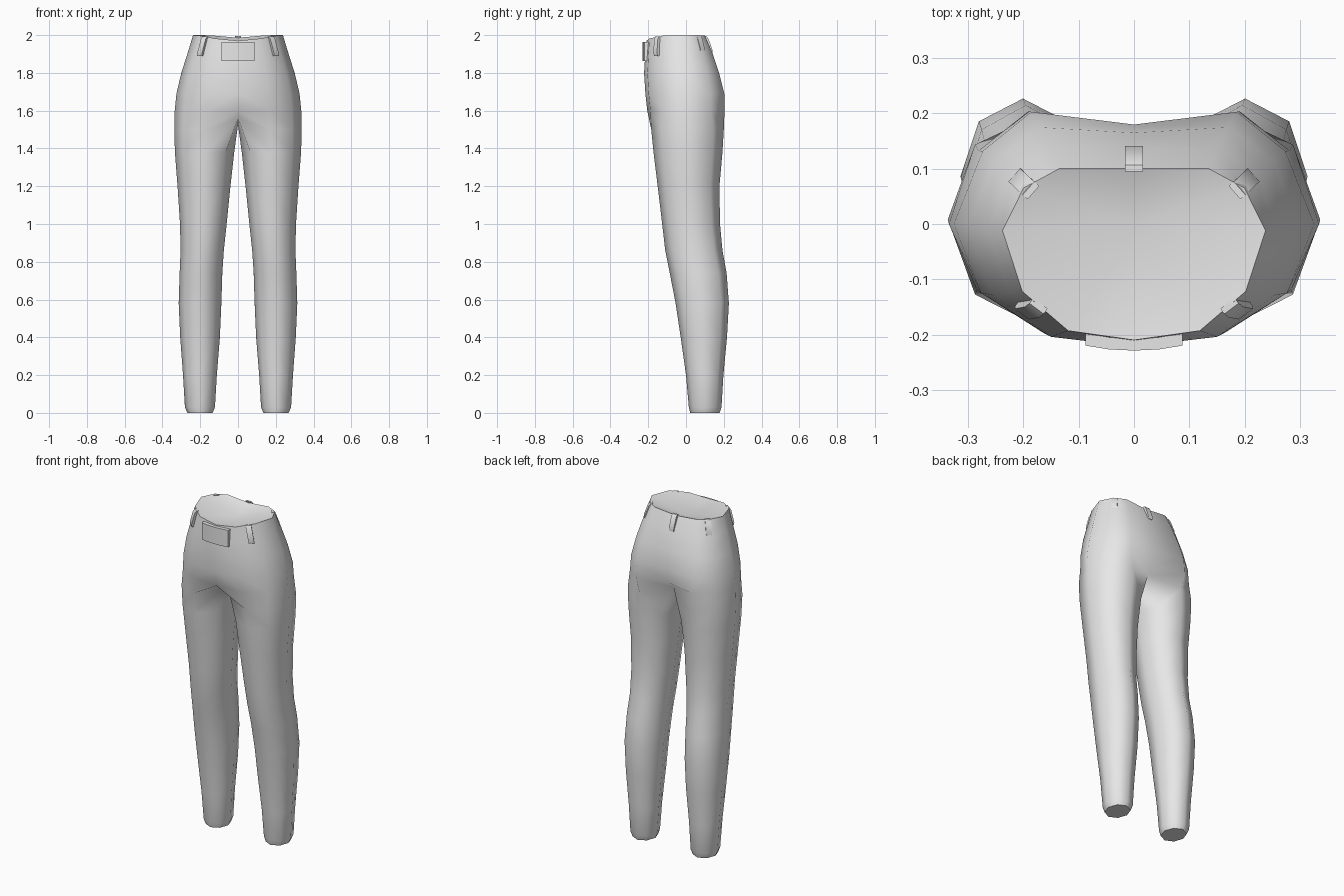
import bpy, bmesh, math
from mathutils import Vector

cube = bpy.data.objects.get("Cube")
if cube:
    bpy.data.objects.remove(cube, do_unlink=True)

# Single cloth colour
cloth = bpy.data.materials.new("plain_grey_cloth")
cloth.use_nodes = True
GREY = (0.8, 0.8, 0.8, 1)
cloth.diffuse_color = GREY
cloth.node_tree.nodes["Principled BSDF"].inputs["Base Color"].default_value = GREY


def finish(bm, name, angle):
    bmesh.ops.recalc_face_normals(bm, faces=bm.faces[:])
    mesh = bpy.data.meshes.new(name)
    bm.to_mesh(mesh)
    bm.free()
    mesh.materials.append(cloth)
    obj = bpy.data.objects.new(name, mesh)
    bpy.context.collection.objects.link(obj)
    bpy.ops.object.select_all(action='DESELECT')
    obj.select_set(True)
    bpy.context.view_layer.objects.active = obj
    bpy.ops.object.shade_smooth_by_angle(angle=math.radians(angle))
    return obj


def bridge(bm, a, b, closed):
    n = len(a)
    for i in range(n if closed else n - 1):
        j = (i + 1) % n
        bm.faces.new((a[i], a[j], b[j], b[i]))


# Half outline of the torso from front centre, round the hip, to back centre
X_SHAPE = (0, 0.5, 0.85, 1, 0.84, 0.57, 0)
Y_SHAPE = (1, 0.92, 0.58, 0, 0.65, 1, 1)
RIM_DROP = (0.03, 0.018, 0.003, 0, 0, 0.002, 0.014)
# height, half width, front, back, back centre
TORSO = ((2.0, 0.238, -0.21, 0.10, 0.10),
         (1.91, 0.265, -0.215, 0.138, 0.136),
         (1.80, 0.30, -0.222, 0.175, 0.165),
         (1.69, 0.326, -0.215, 0.203, 0.18),
         (1.60, 0.335, -0.205, 0.204, 0.16))
# height, inner x, outer x, front, back
LEG = ((1.50, 0, 0.337, -0.184, 0.20),
       (1.38, 0.02, 0.334, -0.172, 0.193),
       (1.20, 0.04, 0.32, -0.15, 0.177),
       (1.00, 0.06, 0.307, -0.126, 0.18),
       (0.86, 0.075, 0.304, -0.11, 0.193),
       (0.74, 0.083, 0.309, -0.086, 0.215),
       (0.58, 0.088, 0.314, -0.055, 0.227),
       (0.40, 0.096, 0.306, -0.028, 0.217),
       (0.20, 0.112, 0.291, 0, 0.198),
       (0.03, 0.122, 0.281, 0.015, 0.188),
       (0.0, 0.134, 0.268, 0.022, 0.178))

# Trousers: one half lofted, then mirrored
bm = bmesh.new()
rows = []
for r, (z, w, front, back, cleft) in enumerate(TORSO):
    row = []
    for k in range(7):
        y = Y_SHAPE[k] * (front if k < 3 else cleft if k == 6 else back)
        if k == 3 and r < 2:
            y = -0.012
        row.append(bm.verts.new((w * X_SHAPE[k], y, z - (RIM_DROP[k] if r == 0 else 0))))
    rows.append(row)
for a, b in zip(rows, rows[1:]):
    bridge(bm, a, b, False)

rings = []
for z, x0, x1, front, back in LEG:
    ring = []
    for i in range(8):
        t = math.radians(45 * (i - 3))
        ring.append(bm.verts.new(((x0 + x1) / 2 + (x1 - x0) / 2 * math.cos(t),
                                  (front + back) / 2 + (back - front) / 2 * math.sin(t), z)))
    rings.append(ring)
# Crotch strip on the centre line
for i, y, z in ((0, -0.10, 1.56), (6, 0.12, 1.56), (7, 0.01, 1.525)):
    rings[0][i].co = (0, y, z)
bridge(bm, rows[-1], rings[0][:7], False)
for a, b in zip(rings, rings[1:]):
    bridge(bm, a, b, True)
bm.faces.new(rings[-1])

# Sunken waist closure
centre = bm.verts.new((0, 0, 1.945))
for a, b in zip(rows[0], rows[0][1:]):
    bm.faces.new((a, b, centre))

bmesh.ops.mirror(bm, geom=bm.verts[:] + bm.edges[:] + bm.faces[:], axis='X', merge_dist=0.0005)
bmesh.ops.remove_doubles(bm, verts=bm.verts[:], dist=0.0005)
finish(bm, "trousers", 62)


# Belt loops: tilted straps lying on the waistband
def belt_loop(name, top, bottom, out):
    top, bottom, out = Vector(top), Vector(bottom), Vector(out).normalized()
    side = out.cross(Vector((0, 0, 1))) * 0.016
    bm = bmesh.new()
    sections = []
    for p, lift in ((top, 0.004), (top.lerp(bottom, 0.15), 0.011),
                    (top.lerp(bottom, 0.85), 0.011), (bottom, 0.005)):
        sections.append([bm.verts.new(p + side * s + out * d)
                         for s, d in ((-1, -0.008), (1, -0.008), (1, lift), (-1, lift))])
    for a, b in zip(sections, sections[1:]):
        bridge(bm, a, b, True)
    bm.faces.new(sections[0])
    bm.faces.new(sections[-1])
    finish(bm, name, 40)


belt_loop("back_belt_loop", (0, 0.103, 1.995), (0, 0.135, 1.905), (0, 1, 0))
for label, s in (("left", 1), ("right", -1)):
    belt_loop(label + "_rear_belt_loop", (s * 0.188, 0.062, 2.0),
              (s * 0.212, 0.085, 1.91), (s * 0.75, 0.66, 0))
    belt_loop(label + "_front_belt_loop", (s * 0.174, -0.15, 1.992),
              (s * 0.2, -0.155, 1.89), (s * 0.6, -0.8, 0))

# Front buckle plate, gently curved round the waist
bm = bmesh.new()
sections = []
for x, y in ((-0.088, -0.22), (-0.045, -0.227), (0, -0.229), (0.045, -0.227), (0.088, -0.22)):
    sections.append([bm.verts.new((x, y + d, z))
                     for d, z in ((0, 1.862), (0, 1.964), (0.022, 1.964), (0.022, 1.862))])
for a, b in zip(sections, sections[1:]):
    bridge(bm, a, b, True)
bm.faces.new(sections[0])
bm.faces.new(sections[-1])
finish(bm, "front_buckle", 40)
